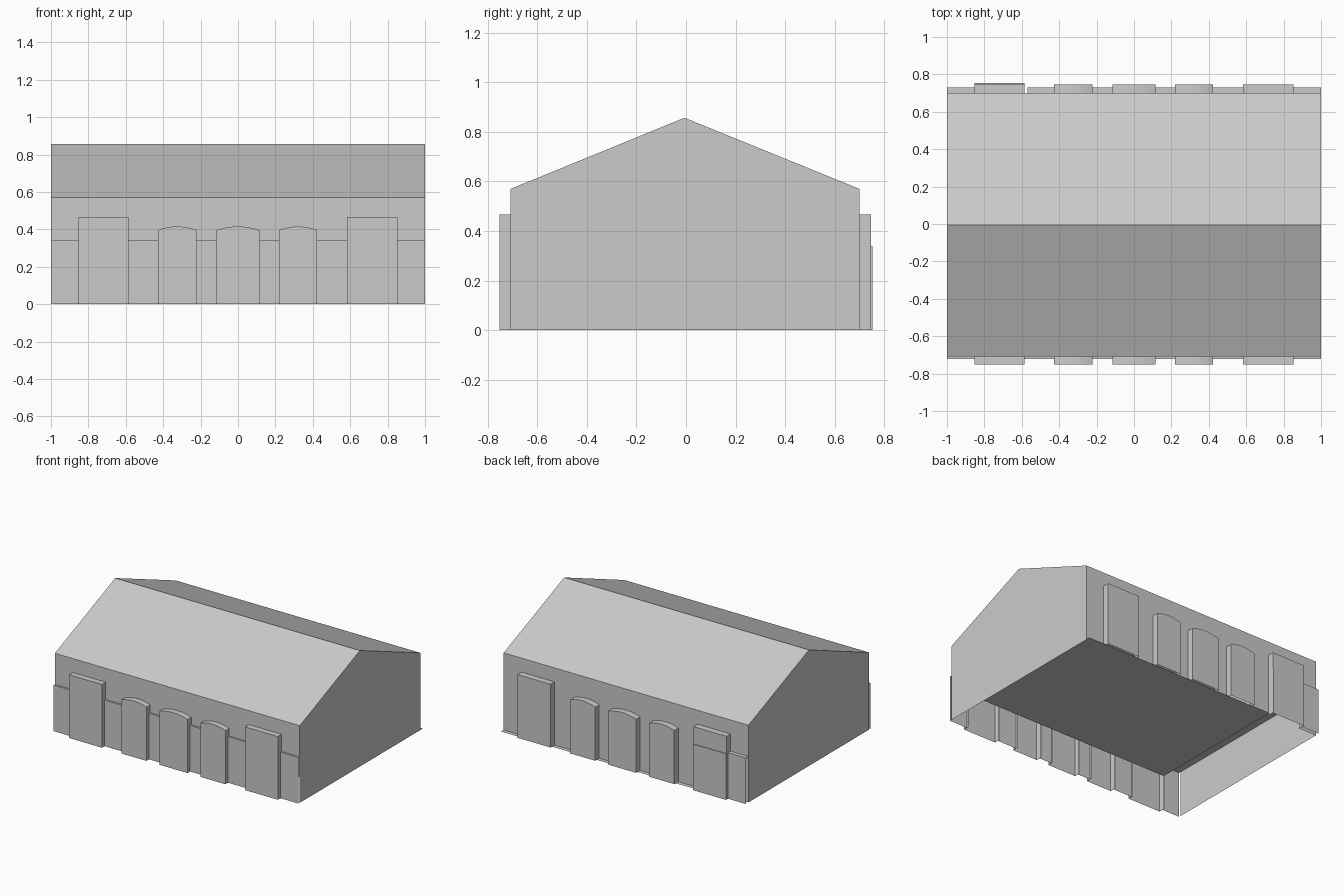
import bpy, bmesh, math

if "Cube" in bpy.data.objects:
    bpy.data.objects.remove(bpy.data.objects["Cube"])

# One flat colour
grey = bpy.data.materials.new("light_grey")
grey.diffuse_color = (0.6, 0.6, 0.6, 1)
grey.use_nodes = True
grey.node_tree.nodes["Principled BSDF"].inputs["Base Color"].default_value = grey.diffuse_color

# Key dimensions
Y_FRONT, Y_BACK = -0.708, 0.70
Y_SKIRT, Y_BASE = -0.722, 0.73
Z_LEDGE, Z_EAVE, Z_RIDGE, Y_RIDGE = 0.34, 0.57, 0.857, -0.006
X_STEP, Y_STEP = -0.57, -0.37        # edges of the low floor
Y_DOOR, Y_PLATE = 0.747, 0.753

# Door spans: x0, x1, spring height, crown height
DOORS = [(-0.854, -0.585, 0.467, 0.467),
         (-0.427, -0.222, 0.396, 0.415),
         (-0.116, 0.114, 0.396, 0.415),
         (0.219, 0.423, 0.396, 0.415),
         (0.583, 0.852, 0.467, 0.467)]


def make(name, polys):
    """Object from a list of polygons (each a list of points)."""
    bm = bmesh.new()
    for p in polys:
        bm.faces.new([bm.verts.new(v) for v in p])
    bmesh.ops.remove_doubles(bm, verts=bm.verts, dist=1e-5)
    bmesh.ops.recalc_face_normals(bm, faces=bm.faces)
    me = bpy.data.meshes.new(name)
    bm.to_mesh(me)
    bm.free()
    me.materials.append(grey)
    ob = bpy.data.objects.new(name, me)
    bpy.context.collection.objects.link(ob)
    return ob


def upright(x0, x1, y, z0, z1):
    return [(x0, y, z0), (x1, y, z0), (x1, y, z1), (x0, y, z1)]


def side(x, y0, y1, z0, z1):
    return [(x, y0, z0), (x, y1, z0), (x, y1, z1), (x, y0, z1)]


def flat(x0, x1, y0, y1, z):
    return [(x0, y0, z), (x1, y0, z), (x1, y1, z), (x0, y1, z)]


# Roof slopes
for name, ye in (("front_roof", Y_FRONT), ("back_roof", Y_BACK)):
    make(name, [[(-1, ye, Z_EAVE), (1, ye, Z_EAVE),
                 (1, Y_RIDGE, Z_RIDGE), (-1, Y_RIDGE, Z_RIDGE)]])

# Gable ends
for name, x in (("left_gable", -1), ("right_gable", 1)):
    make(name, [[(x, Y_FRONT, 0), (x, Y_BACK, 0), (x, Y_BACK, Z_EAVE),
                 (x, Y_RIDGE, Z_RIDGE), (x, Y_FRONT, Z_EAVE)]])

# Upper long walls
make("front_wall", [upright(-1, 1, Y_FRONT, Z_LEDGE, Z_EAVE)])
make("back_wall", [upright(-1, 1, Y_BACK, Z_LEDGE, Z_EAVE)])

# Stepped floor: low over most of the plan, raised along the front and one end
make("low_floor", [flat(X_STEP, 1, Y_STEP, Y_BASE, 0)])
make("raised_floor", [flat(-1, 1, Y_SKIRT, Y_STEP, Z_LEDGE),
                      flat(-1, X_STEP, Y_STEP, Y_BACK, Z_LEDGE)])
make("floor_step", [upright(X_STEP, 1, Y_STEP, 0, Z_LEDGE),
                    side(X_STEP, Y_STEP, Y_BACK, 0, Z_LEDGE)])

# Lower walls, open behind each door
edges = [-1] + [x for d in DOORS for x in d[:2]] + [1]
gaps = list(zip(edges[::2], edges[1::2]))
make("front_skirt", [upright(a, b, Y_SKIRT, 0, Z_LEDGE) for a, b in gaps])
make("back_lower_wall", [upright(a, b, Y_BACK, 0, Z_LEDGE) for a, b in gaps])

# Raised skirt at the end of the back wall
a, b = gaps[0]
make("back_end_skirt", [upright(a, b, Y_BASE, 0, Z_LEDGE),
                        flat(a, b, Y_BACK, Y_BASE, Z_LEDGE)])


def door(name, x0, x1, spring, crown, y_wall, y_out):
    """Projecting door shell, open at the bottom and towards the building."""
    outline = [(x0, 0)]
    n = 10 if crown > spring else 1
    for i in range(n + 1):
        t = i / n
        outline.append((x0 + (x1 - x0) * t,
                        spring + (crown - spring) * (1 - (2 * t - 1) ** 2)))
    outline.append((x1, 0))
    polys = [[(x, y_out, z) for x, z in outline]]
    for (xa, za), (xb, zb) in zip(outline, outline[1:]):
        polys.append([(xa, y_out, za), (xb, y_out, zb),
                      (xb, y_wall, zb), (xa, y_wall, za)])
    ob = make(name, polys)
    bpy.context.view_layer.objects.active = ob
    ob.select_set(True)
    bpy.ops.object.shade_smooth_by_angle(angle=math.radians(20))
    ob.select_set(False)


for i, d in enumerate(DOORS, 1):
    door(f"front_door_{i}", *d, Y_FRONT, -0.752)
    door(f"back_door_{i}", *d, Y_BACK, Y_DOOR)

# Low plate across the end door at the back
x0, x1 = DOORS[0][:2]
make("back_door_plate", [upright(x0, x1, Y_PLATE, 0, Z_LEDGE),
                         flat(x0, x1, Y_DOOR, Y_PLATE, Z_LEDGE)] +
     [side(x, Y_DOOR, Y_PLATE, 0, Z_LEDGE) for x in (x0, x1)])
